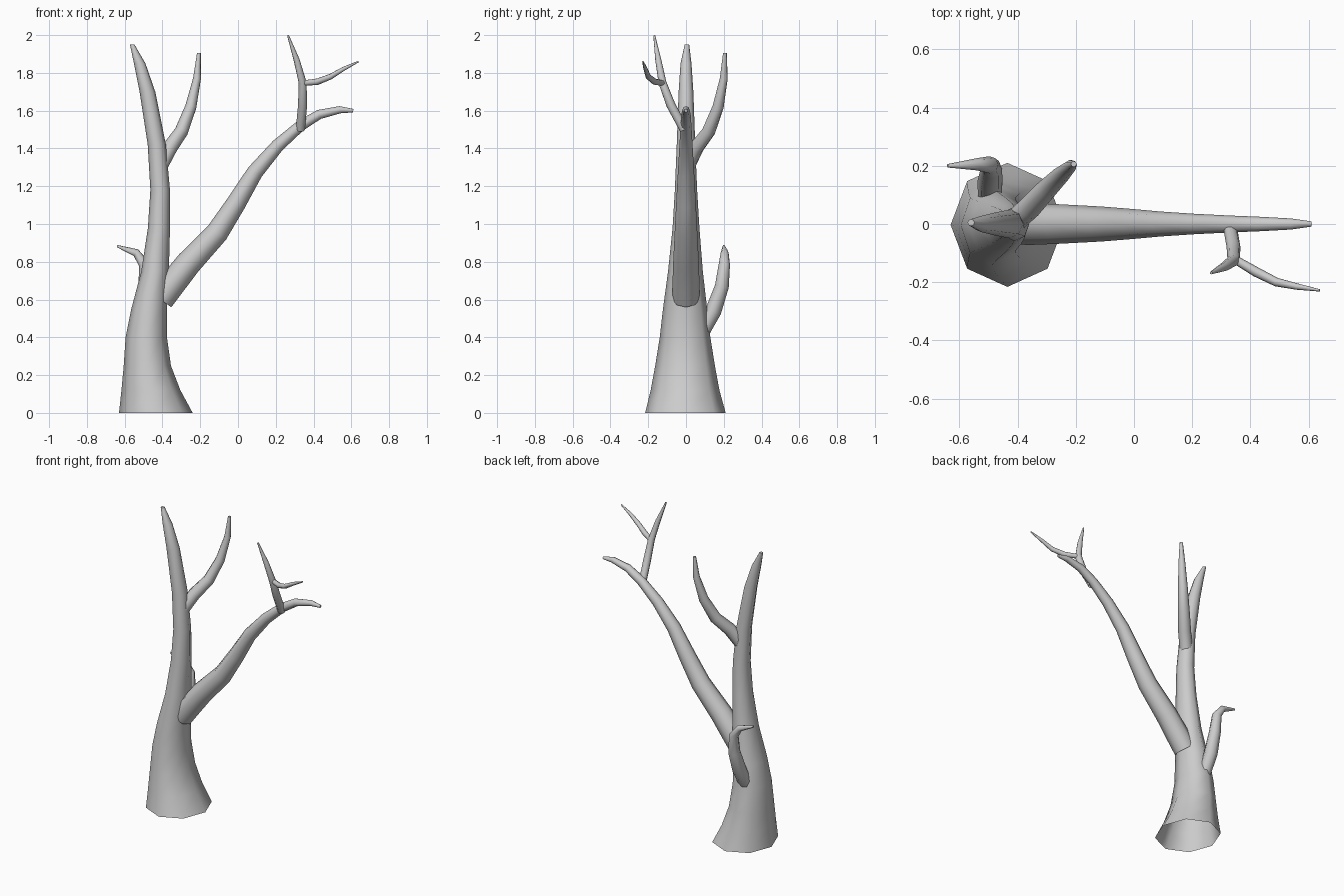
import bpy, bmesh, math
from mathutils import Vector

SIDES = 8


def skin(name, rings):
    """Skin a list of rings, leaving the root open and capping the tip."""
    bm = bmesh.new()
    loops = [[bm.verts.new(p) for p in ring] for ring in rings]
    for a, b in zip(loops, loops[1:]):
        for i in range(SIDES):
            j = (i + 1) % SIDES
            bm.faces.new((a[i], a[j], b[j], b[i]))
    bm.faces.new(loops[-1])
    mesh = bpy.data.meshes.new(name)
    bm.to_mesh(mesh)
    bm.free()
    ob = bpy.data.objects.new(name, mesh)
    bpy.context.collection.objects.link(ob)
    bpy.ops.object.select_all(action='DESELECT')
    ob.select_set(True)
    bpy.context.view_layer.objects.active = ob
    bpy.ops.object.shade_smooth_by_angle(angle=math.radians(60))
    return ob


def angles():
    return [2 * math.pi * i / SIDES for i in range(SIDES)]


def branch(name, path):
    """Tapered tube through (x, y, z, radius) points."""
    pts = [Vector(p[:3]) for p in path]
    rings, u = [], Vector((0, 1, 0))
    for i, p in enumerate(pts):
        t = (pts[min(i + 1, len(pts) - 1)] - pts[max(i - 1, 0)]).normalized()
        u = (u - t * u.dot(t)).normalized()
        v = t.cross(u)
        r = path[i][3]
        rings.append([p + r * (math.cos(a) * u + math.sin(a) * v) for a in angles()])
    return skin(name, rings)


# Trunk: z, left x, right x, centre y, half depth
trunk = [
    (0.00, -0.63, -0.24, -0.003, 0.213), (0.12, -0.617, -0.305, -0.005, 0.182),
    (0.25, -0.605, -0.355, -0.005, 0.158), (0.40, -0.595, -0.376, -0.005, 0.134),
    (0.55, -0.565, -0.376, -0.005, 0.117), (0.75, -0.512, -0.366, -0.003, 0.092),
    (0.98, -0.477, -0.36, 0, 0.071), (1.18, -0.464, -0.36, 0, 0.059),
    (1.42, -0.478, -0.382, 0, 0.049), (1.70, -0.521, -0.438, 0, 0.039),
    (1.85, -0.551, -0.49, 0, 0.029), (1.95, -0.572, -0.548, 0.005, 0.012)]
skin("trunk", [[((l + r) / 2 + (r - l) / 2 * math.cos(a), y + d * math.sin(a), z)
                for a in angles()] for z, l, r, y, d in trunk])

# Long side limb
branch("main_limb", [
    (-0.41, 0, 0.60, .07), (-0.36, 0, 0.67, .072), (-0.26, 0, 0.795, .068),
    (-0.11, 0, 0.955, .06), (-0.01, 0, 1.11, .052), (0.09, 0, 1.275, .043),
    (0.21, 0, 1.415, .035), (0.33, 0, 1.52, .029), (0.43, 0, 1.58, .025),
    (0.54, 0, 1.605, .019), (0.61, 0, 1.60, .009)])

# Upper branch on the trunk
branch("upper_branch", [
    (-0.41, 0.01, 1.31, .04), (-0.36, 0.055, 1.405, .04),
    (-0.30, 0.12, 1.49, .036), (-0.25, 0.17, 1.62, .03),
    (-0.217, 0.20, 1.77, .021), (-0.207, 0.206, 1.905, .010)])

# Low stub at the back of the trunk
branch("low_twig", [
    (-0.495, 0.08, 0.42, .04), (-0.495, 0.145, 0.54, .043),
    (-0.49, 0.19, 0.67, .037), (-0.495, 0.203, 0.785, .03),
    (-0.54, 0.205, 0.848, .021), (-0.64, 0.20, 0.883, .006)])

# Forked twig on the long limb
branch("limb_twig", [
    (0.33, -0.01, 1.50, .024), (0.342, -0.08, 1.63, .024),
    (0.342, -0.125, 1.75, .021), (0.31, -0.147, 1.87, .016),
    (0.265, -0.168, 1.998, .005)])
branch("fork_twig", [
    (0.335, -0.115, 1.745, .014), (0.42, -0.165, 1.753, .017),
    (0.49, -0.20, 1.78, .015), (0.56, -0.215, 1.822, .011),
    (0.638, -0.228, 1.86, .004)])
